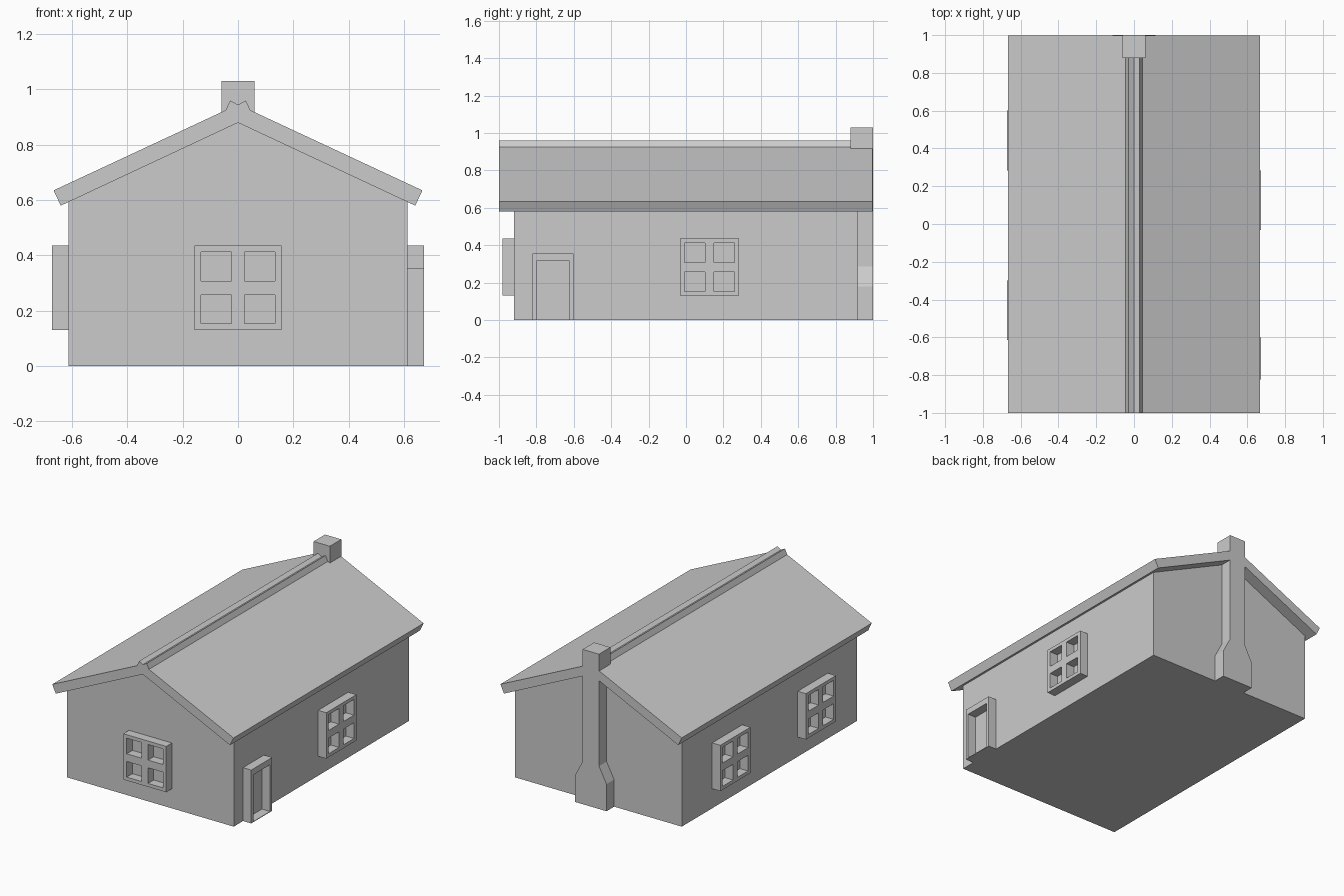
import bpy, bmesh
from math import pi
from mathutils import Matrix

if "Cube" in bpy.data.objects:
    bpy.data.objects.remove(bpy.data.objects["Cube"])

WALL_X, WALL_Y, DEPTH = 0.613, 0.92, 0.06


def finish(name, bm):
    bmesh.ops.recalc_face_normals(bm, faces=bm.faces)
    mesh = bpy.data.meshes.new(name)
    bm.to_mesh(mesh)
    bm.free()
    obj = bpy.data.objects.new(name, mesh)
    bpy.context.collection.objects.link(obj)
    return obj


def extrude_faces(bm, faces, offset):
    out = bmesh.ops.extrude_face_region(bm, geom=faces, use_keep_orig=True)
    verts = [g for g in out["geom"] if isinstance(g, bmesh.types.BMVert)]
    bmesh.ops.translate(bm, verts=verts, vec=offset)


def profile(name, half, y0, y1):
    """Symmetric x/z outline, given for x >= 0, extruded along y."""
    pts = half + [(-x, z) for x, z in reversed(half) if x > 0]
    bm = bmesh.new()
    face = bm.faces.new([bm.verts.new((x, y0, z)) for x, z in pts])
    extrude_faces(bm, [face], (0, y1 - y0, 0))
    return finish(name, bm)


def frame(name, us, vs, holes, angle, wall, along):
    """Grid plate with open cells, standing proud of a wall."""
    bm = bmesh.new()
    grid = [[bm.verts.new((u, -wall + 0.01, v)) for v in vs] for u in us]
    faces = []
    for i in range(len(us) - 1):
        for j in range(len(vs) - 1):
            if (i, j) not in holes:
                faces.append(bm.faces.new((grid[i][j], grid[i + 1][j],
                                           grid[i + 1][j + 1], grid[i][j + 1])))
    extrude_faces(bm, faces, (0, -DEPTH - 0.01, 0))
    loose = [v for v in bm.verts if not v.link_faces]
    bmesh.ops.delete(bm, geom=loose, context='VERTS')
    bmesh.ops.transform(bm, verts=bm.verts,
                        matrix=Matrix.Rotation(angle, 4, 'Z') @ Matrix.Translation(along))
    return finish(name, bm)


# Gabled walls
profile("walls", [(WALL_X, 0), (WALL_X, 0.595), (0, 0.882)], -WALL_Y, WALL_Y)

# Roof slab with a notched ridge cap: upper outline, then underside
bm = bmesh.new()
top = [(-0.667, 0.635), (-0.045, 0.925), (-0.028, 0.96), (0, 0.945),
       (0.028, 0.96), (0.045, 0.925), (0.667, 0.635)]
under = [(0.641, 0.58), (0, 0.88), (-0.641, 0.58)]
roof_face = bm.faces.new([bm.verts.new((x, -1, z)) for x, z in top + under])
extrude_faces(bm, [roof_face], (0, 1.998, 0))
finish("roof", bm)

# Chimney with a wide, tapered base
profile("chimney", [(0.115, 0), (0.115, 0.18), (0.06, 0.285), (0.06, 1.03)], 0.88, 1.0)

# Four-pane windows: one in front, one right, two left
us = [-0.158, -0.133, -0.024, 0.024, 0.133, 0.158]
vs = [0.13, 0.153, 0.257, 0.308, 0.412, 0.435]
panes = {(1, 1), (1, 3), (3, 1), (3, 3)}
for name, angle, wall, u in (("front_window", 0, WALL_Y, 0),
                             ("right_window", pi / 2, WALL_X, 0.125),
                             ("left_window_back", -pi / 2, WALL_X, -0.442),
                             ("left_window_front", -pi / 2, WALL_X, 0.457)):
    frame(name, us, vs, panes, angle, wall, (u, 0, 0))

# Door frame with a thin threshold
frame("door_frame", [-0.11, -0.088, 0.088, 0.11], [0, 0.004, 0.315, 0.355],
      {(1, 1)}, pi / 2, WALL_X, (-0.712, 0, 0))
